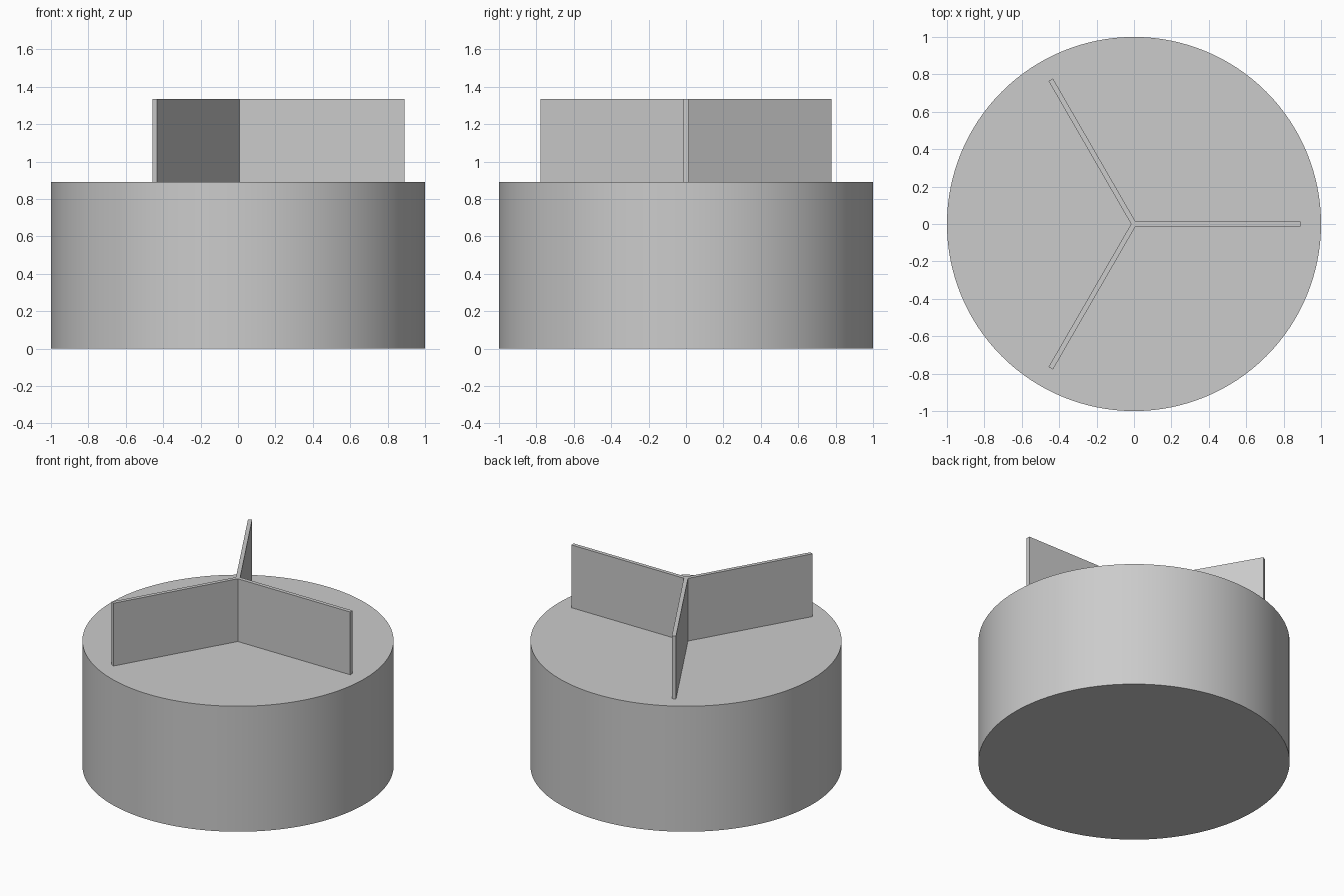
import bpy, bmesh
from math import pi, sin, cos, radians
from mathutils import Matrix, Vector

cube = bpy.data.objects.get("Cube")
if cube:
    bpy.data.objects.remove(cube, do_unlink=True)

BASE_HEIGHT = 0.89
FIN_TOP = 1.335
FIN_LENGTH = 0.89
FIN_HALF = 0.0135

grey = bpy.data.materials.new("light_grey")
grey.use_nodes = True
grey.diffuse_color = (0.6, 0.6, 0.6, 1)
grey.node_tree.nodes["Principled BSDF"].inputs["Base Color"].default_value = grey.diffuse_color

# Round drum body
bpy.ops.mesh.primitive_cylinder_add(vertices=128, radius=1, depth=BASE_HEIGHT,
                                    location=(0, 0, BASE_HEIGHT / 2))
drum = bpy.context.object
drum.name = "drum_body"
drum.data.materials.append(grey)
bpy.ops.object.shade_smooth_by_angle(angle=radians(30))

# Three upright fins joined at the centre: one arm outline turned three times
notch = FIN_HALF / sin(pi / 3)
arm = [Vector((FIN_LENGTH, -FIN_HALF, BASE_HEIGHT)),
       Vector((FIN_LENGTH, FIN_HALF, BASE_HEIGHT)),
       Vector((notch * cos(pi / 3), FIN_HALF, BASE_HEIGHT))]
bm = bmesh.new()
outline = [bm.verts.new(Matrix.Rotation(i * 2 * pi / 3, 3, "Z") @ p)
           for i in range(3) for p in arm]
profile = bm.faces.new(outline)
extruded = bmesh.ops.extrude_face_region(bm, geom=[profile], use_keep_orig=True)
top = [v for v in extruded["geom"] if isinstance(v, bmesh.types.BMVert)]
bmesh.ops.translate(bm, verts=top, vec=(0, 0, FIN_TOP - BASE_HEIGHT))
bmesh.ops.recalc_face_normals(bm, faces=bm.faces)
mesh = bpy.data.meshes.new("three_way_fins")
bm.to_mesh(mesh)
bm.free()
mesh.materials.append(grey)
fins = bpy.data.objects.new("three_way_fins", mesh)
bpy.context.collection.objects.link(fins)
